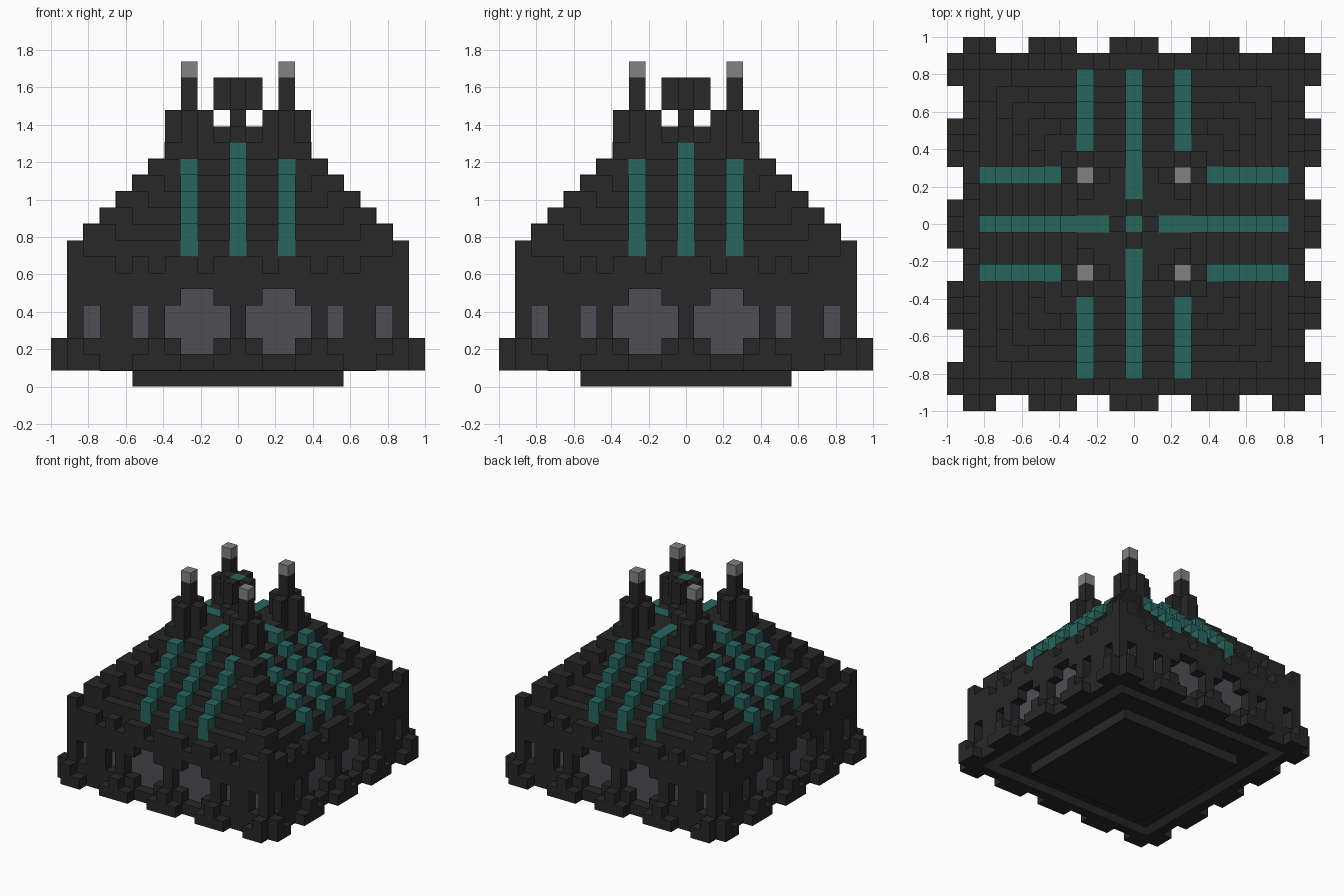
import bpy, bmesh
from math import pi
from mathutils import Matrix, Vector

old = bpy.data.objects.get("Cube")
if old:
    bpy.data.objects.remove(old, do_unlink=True)

U = 2 / 23  # edge length of one block


def material(name, r, g, b):
    m = bpy.data.materials.new(name)
    m.use_nodes = True
    m.diffuse_color = (r, g, b, 1)
    m.node_tree.nodes["Principled BSDF"].inputs["Base Color"].default_value = (r, g, b, 1)
    return m


DARK = material("dark stone", 0.021, 0.021, 0.021)
TEAL = material("teal", 0.021, 0.132, 0.113)
GREY = material("window grey", 0.078, 0.076, 0.088)
PALE = material("pale tip", 0.225, 0.225, 0.225)


def block(x0, x1, y0, y1, z0, z1, grow=0.0):
    """Box between block-grid planes, optionally grown a little."""
    lo, hi = Vector((x0, y0, z0)), Vector((x1, y1, z1))
    return (lo + hi) / 2 * U, (hi - lo) * U + Vector((grow,) * 3)


def slab(h, z0, z1):
    return block(-h, h, -h, h, z0, z1)


def cell(i, j, z0, z1, grow=0.0):
    return block(i - .5, i + .5, j - .5, j + .5, z0, z1, grow)


def plus(i, j, z0, z1):
    return [block(i - 1.5, i + 1.5, j - .5, j + .5, z0, z1),
            block(i - .5, i + .5, j - 1.5, j + 1.5, z0, z1)]


def build(name, boxes, mat, four_sides=False):
    bm = bmesh.new()
    for turn in range(4 if four_sides else 1):
        rot = Matrix.Rotation(turn * pi / 2, 4, 'Z')
        for centre, size in boxes:
            bmesh.ops.create_cube(bm, size=1, matrix=rot @ Matrix.Translation(centre)
                                  @ Matrix.Diagonal((*size, 1)))
    mesh = bpy.data.meshes.new(name)
    bm.to_mesh(mesh)
    bm.free()
    mesh.materials.append(mat)
    ob = bpy.data.objects.new(name, mesh)
    bpy.context.collection.objects.link(ob)
    return ob


# Base and floor
build("base_block", [slab(6.5, 0, 1)], DARK)
floor = build("floor_plate", [slab(8.5, 1, 2)], DARK)
floor.location.z = -0.003

# Recessed grey inner walls behind the windows
build("inner_walls", [slab(9.5, 1, 6)], GREY)

# Outer walls, column by column: window opening and battlement height by position
opening = {1: (3, 5), 2: (2, 6), 3: (2, 6), 4: (3, 5), 6: (3, 5), 9: (3, 5)}
low_columns = (2, 5, 7)
wall = []
for i in range(-10, 11):
    a = abs(i)
    top = 9 if a == 10 else 7 if a in low_columns else 8
    if a in opening:
        lo, hi = opening[a]
        wall += [cell(i, -10, 1, lo), cell(i, -10, hi, top)]
    else:
        wall.append(cell(i, -10, 1, top))
build("outer_walls", wall, DARK, True)

# Buttresses around the foot of the walls
foot = []
for i in (0, 1, 4, 5, 6, 9, 10):
    top = 3 if i % 5 == 0 else 2
    foot += [cell(s * i, -11, 1, top) for s in ((1, -1) if i else (1,))]
build("foot_buttresses", foot, DARK, True)

# Stepped roof
build("stepped_roof", [slab(9.5, 6, 8)] + [slab(17.5 - k, k, k + 1) for k in range(8, 15)], DARK)

# Raised L-shaped blocks along the roof corners
ridges = [cell(r - a, r - b, 18 - r, 19 - r)
          for r in range(4, 10) for a, b in ((0, 0), (0, 1), (1, 0))]
build("corner_ridges", ridges, DARK, True)

# Raised teal stripes running up each roof face
stripes = []
for i in (-3, 0, 3):
    stripes.append(cell(i, -9, 8, 9, 0.005))
    for r in range(9, 3 if i == 0 else 4, -1):
        stripes.append(cell(i, -r, 18 - r, 19 - r, 0.005))
stripes += [cell(0, -r, 14, 15, 0.005) for r in (3, 2)]
build("roof_stripes", stripes, TEAL, True)

# Corner turrets with pale tips
build("turrets", plus(3, 3, 15, 17) + [cell(3, 3, 17, 19)], DARK, True)
build("turret_tips", [cell(3, 3, 19, 20)], PALE, True)

# Central spire: cross base, post, ring of four blocks and a teal core
build("spire_base", plus(0, 0, 15, 16) + [cell(0, 0, 16, 17)], DARK)
build("spire_crown", [cell(0, -1, 17, 19)], DARK, True)
build("spire_core", [cell(0, 0, 17, 19)], TEAL)
